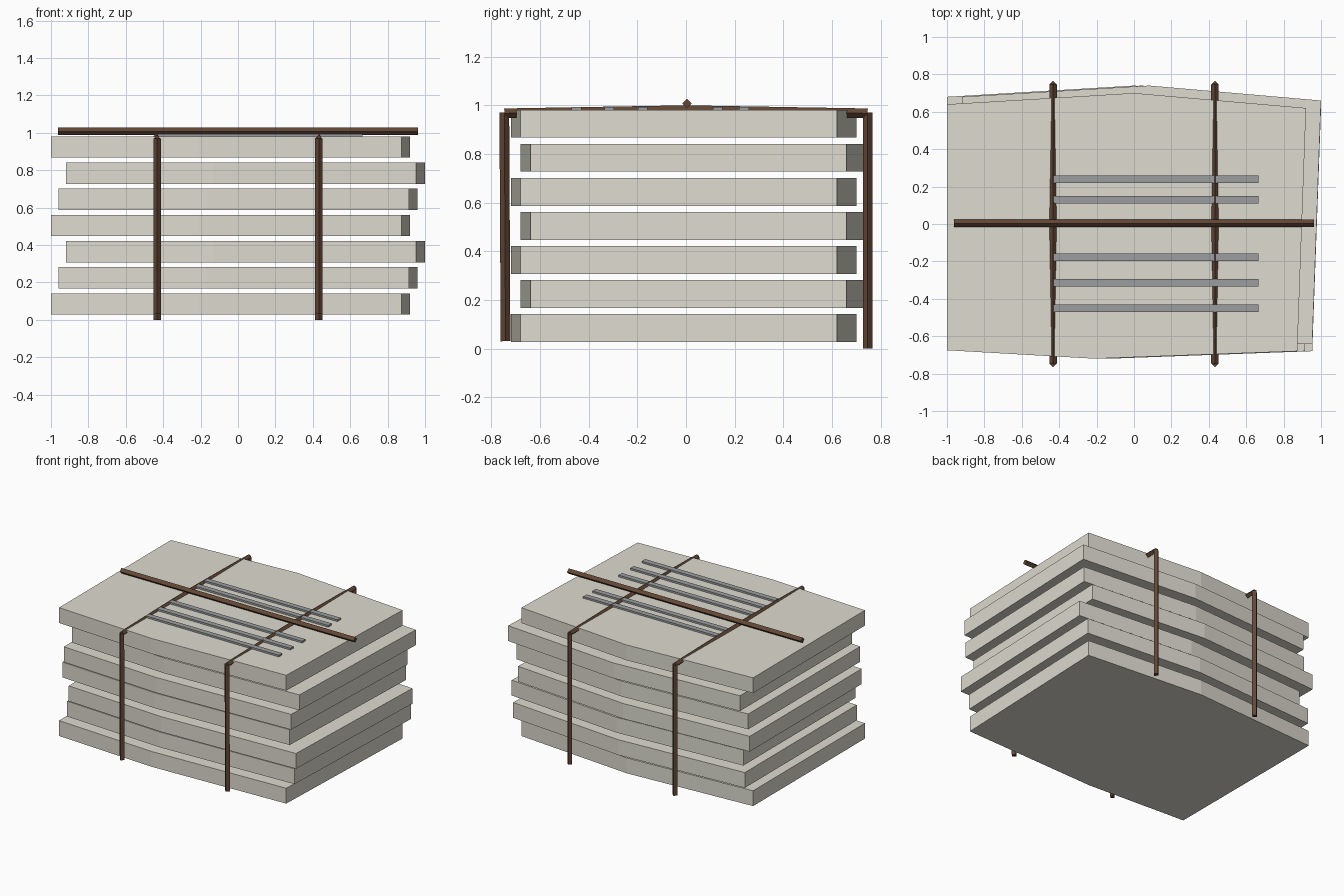
import bpy
import bmesh
from mathutils import Vector

cube = bpy.data.objects.get("Cube")
if cube:
    bpy.data.objects.remove(cube, do_unlink=True)


def material(name, rgb):
    mat = bpy.data.materials.new(name)
    mat.use_nodes = True
    mat.diffuse_color = (*rgb, 1)
    mat.node_tree.nodes["Principled BSDF"].inputs["Base Color"].default_value = (*rgb, 1)
    return mat


STONE = material("pale stone", (0.73, 0.71, 0.63))
CORD = material("brown cord", (0.125, 0.064, 0.037))
METAL = material("grey strip", (0.33, 0.34, 0.345))


def finish(bm, name, mat):
    bmesh.ops.recalc_face_normals(bm, faces=bm.faces)
    mesh = bpy.data.meshes.new(name)
    bm.to_mesh(mesh)
    bm.free()
    mesh.materials.append(mat)
    obj = bpy.data.objects.new(name, mesh)
    bpy.context.collection.objects.link(obj)


def slab(name, outline, offset, z, height):
    """Closed prism over a shifted outline."""
    bm = bmesh.new()
    low, high = [[bm.verts.new((x + offset[0], y + offset[1], level)) for x, y in outline]
                 for level in (z, z + height)]
    bm.faces.new(low)
    bm.faces.new(high)
    for i in range(len(outline)):
        bm.faces.new((low[i - 1], low[i], high[i], high[i - 1]))
    finish(bm, name, STONE)


def cord(name, points, radius=0.02):
    """Four-sided cord made of straight segments."""
    bm = bmesh.new()
    for a, b in zip(points, points[1:]):
        a, b = Vector(a), Vector(b)
        turn = Vector((0, 0, 1)).rotation_difference(b - a).to_matrix().to_4x4()
        turn.translation = (a + b) / 2
        bmesh.ops.create_cone(bm, cap_ends=True, segments=4, radius1=radius,
                              radius2=radius, depth=(b - a).length, matrix=turn)
    finish(bm, name, CORD)


def strip(name, low, high):
    bm = bmesh.new()
    bmesh.ops.create_cube(bm, size=1)
    low, high = Vector(low), Vector(high)
    bmesh.ops.scale(bm, vec=high - low, verts=bm.verts)
    bmesh.ops.translate(bm, vec=(low + high) / 2, verts=bm.verts)
    finish(bm, name, METAL)


# Staggered stack of six-cornered slabs
OUTLINE = [(-0.96, -0.675), (-0.17, -0.72), (0.913, -0.68),
           (0.96, 0.62), (0.04, 0.70), (-0.96, 0.64)]
for i in range(7):
    shift = ((-0.04, 0, 0.04)[i % 3], 0.04 * (i % 2))
    slab(f"slab_{i + 1}", OUTLINE, shift, 0.027 + 0.14 * i, 0.114)

# Cords wrapped over the stack on both sides
for side, x in (("right", -0.433), ("left", 0.433)):
    cord(f"{side}_front_cord", [(x, -0.742, 0.03), (x, -0.747, 0.97)])
    cord(f"{side}_back_cord", [(x, 0.747, 0.0), (x, 0.747, 0.97)])
    cord(f"{side}_top_cord", [(x, -0.747, 0.967), (x, 0, 0.98), (x, 0.747, 0.967)])

# Long cord across the top
cord("cross_cord", [(-0.962, 0.004, 1.007), (0.962, 0.004, 1.007)])

# Thin strips lying on the top slab
for i, y in enumerate((-0.45, -0.315, -0.178, 0.13, 0.238)):
    strip(f"top_strip_{i + 1}", (-0.43, y - 0.02, 0.979), (0.665, y + 0.02, 0.994))
